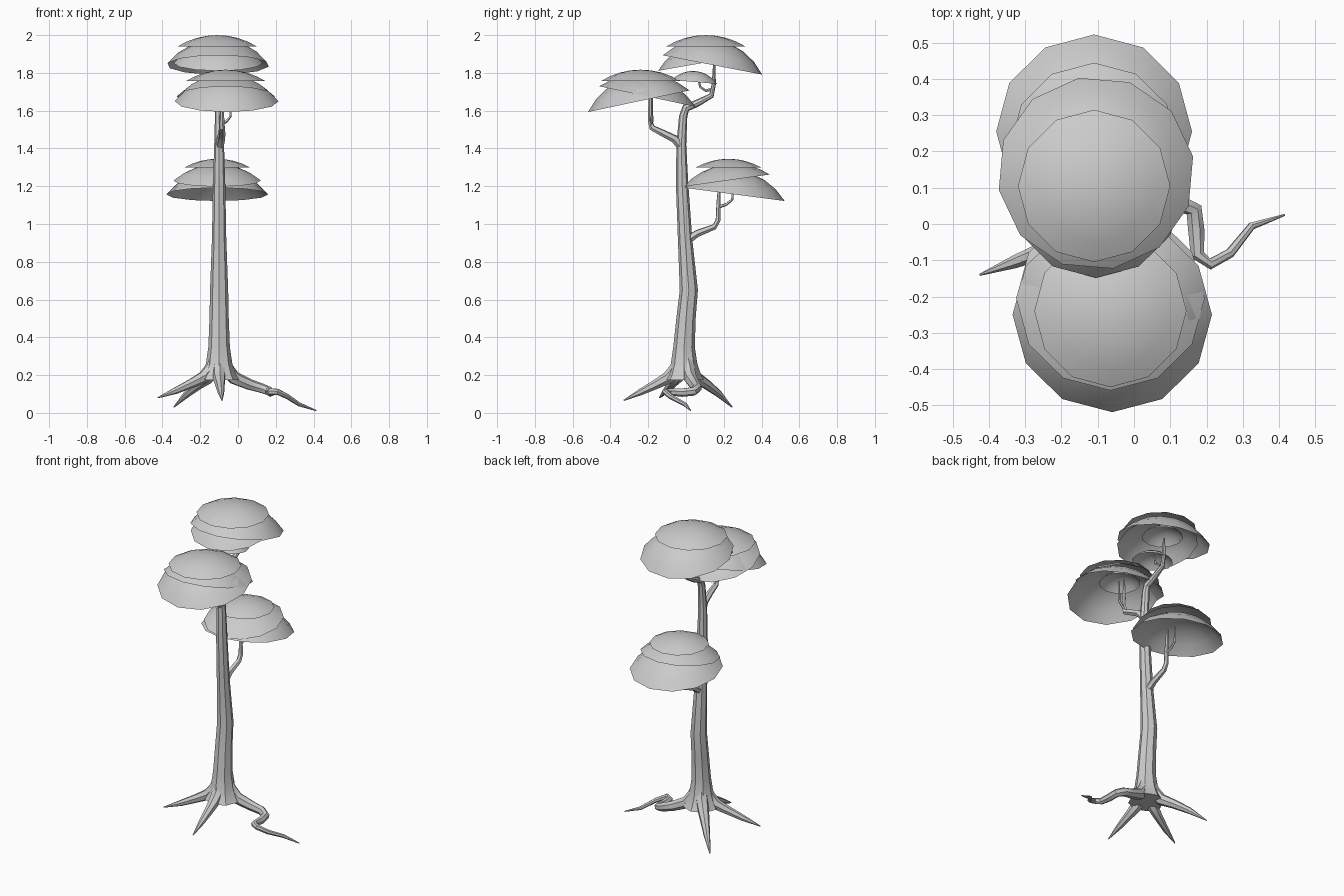
import bpy, bmesh
from math import sin, cos, tau, radians, asin
from mathutils import Vector, Matrix

if "Cube" in bpy.data.objects:
    bpy.data.objects.remove(bpy.data.objects["Cube"])

X = -0.1  # trunk axis


def finish(name, bm, angle=30):
    bmesh.ops.recalc_face_normals(bm, faces=bm.faces)
    me = bpy.data.meshes.new(name)
    bm.to_mesh(me)
    bm.free()
    ob = bpy.data.objects.new(name, me)
    bpy.context.collection.objects.link(ob)
    bpy.ops.object.select_all(action='DESELECT')
    ob.select_set(True)
    bpy.context.view_layer.objects.active = ob
    bpy.ops.object.shade_smooth_by_angle(angle=radians(angle))
    return ob


def tube(name, path, sides=7, angle=40):
    """Tapered tube along (x, y, z, radius) points."""
    pts = [Vector(p[:3]) for p in path]
    bm = bmesh.new()
    prev_dir, side, rings = None, None, []
    for i, p in enumerate(pts):
        d = (pts[min(i + 1, len(pts) - 1)] - pts[max(i - 1, 0)]).normalized()
        if prev_dir is None:
            side = d.orthogonal().normalized()
        else:
            side = prev_dir.rotation_difference(d) @ side
        prev_dir, up = d, d.cross(side)
        rings.append([bm.verts.new(p + path[i][3] * (cos(a) * side + sin(a) * up))
                      for a in (tau * k / sides for k in range(sides))])
    for a, b in zip(rings, rings[1:]):
        for k in range(sides):
            n = (k + 1) % sides
            bm.faces.new((a[k], a[n], b[n], b[k]))
    bm.faces.new(rings[0])
    bm.faces.new(rings[-1])
    return finish(name, bm, angle)


def leaf_cap(name, centre, r, h, tilt=0, phase=0, sides=12, rows=4):
    """Open spherical cap; a positive tilt lowers its front."""
    big = (r * r + h * h) / (2 * h)
    edge = asin(min(1, r / big))
    bm = bmesh.new()
    top = bm.verts.new((0, 0, h))
    last = None
    for i in range(1, rows + 1):
        t = edge * i / rows
        ring = [bm.verts.new((big * sin(t) * cos(tau * k / sides),
                              big * sin(t) * sin(tau * k / sides),
                              h - big * (1 - cos(t)))) for k in range(sides)]
        for k in range(sides):
            n = (k + 1) % sides
            if last:
                bm.faces.new((last[k], ring[k], ring[n], last[n]))
            else:
                bm.faces.new((top, ring[k], ring[n]))
        last = ring
    bm.transform(Matrix.Translation(centre) @ Matrix.Rotation(radians(tilt), 4, 'X')
                 @ Matrix.Rotation(radians(phase), 4, 'Z'))
    return finish(name, bm, 35)


# trunk, running on into the top branch
tube("trunk", [(X, -.01, .175, .105), (X, -.01, .205, .088), (X, -.01, .26, .07),
               (X, -.01, .35, .057), (X, 0, .5, .051), (X, .015, .65, .048),
               (X, -.005, .92, .038), (X, -.02, 1.2, .033), (X, -.025, 1.42, .026),
               (X, -.015, 1.57, .022), (X, .0, 1.615, .022), (X, .06, 1.64, .019),
               (X, .135, 1.68, .014), (X, .147, 1.74, .011), (X, .15, 1.86, .006)], 8, 30)

# roots, curving out of the flared foot
tube("root_front", [(X, -.02, .32, .03), (X, -.05, .235, .038), (X, -.095, .185, .034),
                    (X + .005, -.16, .15, .026), (X + .01, -.24, .11, .018), (-.085, -.33, .066, .003)])
tube("root_left", [(-.115, -.015, .32, .03), (-.14, -.03, .235, .038), (-.18, -.045, .19, .034),
                   (-.24, -.07, .16, .026), (-.33, -.105, .118, .018), (-.425, -.14, .08, .003)])
tube("root_back", [(-.11, 0, .32, .03), (-.13, .025, .235, .038), (-.16, .055, .185, .034),
                   (-.21, .11, .15, .027), (-.27, .175, .1, .019), (-.34, .245, .03, .003)])
tube("root_right", [(-.085, -.005, .32, .03), (-.06, .01, .235, .038), (-.02, .022, .185, .036),
                    (.06, .045, .15, .03), (.125, .058, .13, .026), (.165, .04, .115, .024),
                    (.172, -.02, .108, .023), (.175, -.085, .112, .02), (.21, -.11, .112, .016),
                    (.265, -.08, .085, .014), (.325, -.005, .045, .011), (.415, .025, .012, .003)])

# branches and twigs
tube("branch_front", [(X, -.02, 1.40, .022), (-.09, -.06, 1.45, .022), (-.085, -.12, 1.48, .019),
                      (-.085, -.18, 1.51, .016), (-.085, -.19, 1.55, .013), (-.085, -.19, 1.73, .006)], 6)
tube("branch_back", [(X, 0, .91, .024), (X, .06, .95, .02), (X, .15, .985, .016),
                     (X, .17, 1.02, .014), (X, .172, 1.12, .011), (X, .18, 1.24, .006)], 6)
tube("twig_front", [(-.085, -.185, 1.53, .009), (-.06, -.18, 1.545, .008),
                    (-.04, -.18, 1.57, .007), (-.04, -.18, 1.7, .004)], 5)
tube("twig_back", [(X, .172, 1.09, .009), (X, .215, 1.105, .008),
                   (X, .245, 1.13, .007), (X, .25, 1.23, .004)], 5)
tube("twig_top", [(X, .145, 1.715, .009), (X, .105, 1.705, .008),
                  (X, .075, 1.725, .007), (X, .06, 1.79, .004)], 5)

# canopies: a level crown over two shells tilted opposite ways
canopies = {
    "top": [((-.11, .105, 1.94), .21, .06, 0), ((-.105, .14, 1.842), .272, .135, -11, 10),
            ((-.105, .085, 1.852), .237, .11, 10)],
    "front": [((-.065, -.24, 1.757), .21, .06, 0), ((-.06, -.25, 1.65), .275, .135, 12),
              ((-.065, -.205, 1.675), .26, .11, -12)],
    "back": [((-.11, .225, 1.3), .172, .045, 0), ((-.11, .255, 1.157), .27, .13, -7.5),
             ((-.11, .215, 1.23), .232, .085, 8)],
}
for where, caps in canopies.items():
    for part, spec in zip(("crown", "outer", "inner"), caps):
        leaf_cap(f"{where}_leaves_{part}", *spec)

# small leaf tufts on the twigs
for where, c, tilt in (("middle", (X, .045, 1.752), -5), ("front", (-.06, -.2, 1.7), 0),
                       ("top", (-.105, .13, 1.88), 0)):
    leaf_cap(f"{where}_small_leaves", c, .12, .058, tilt)
